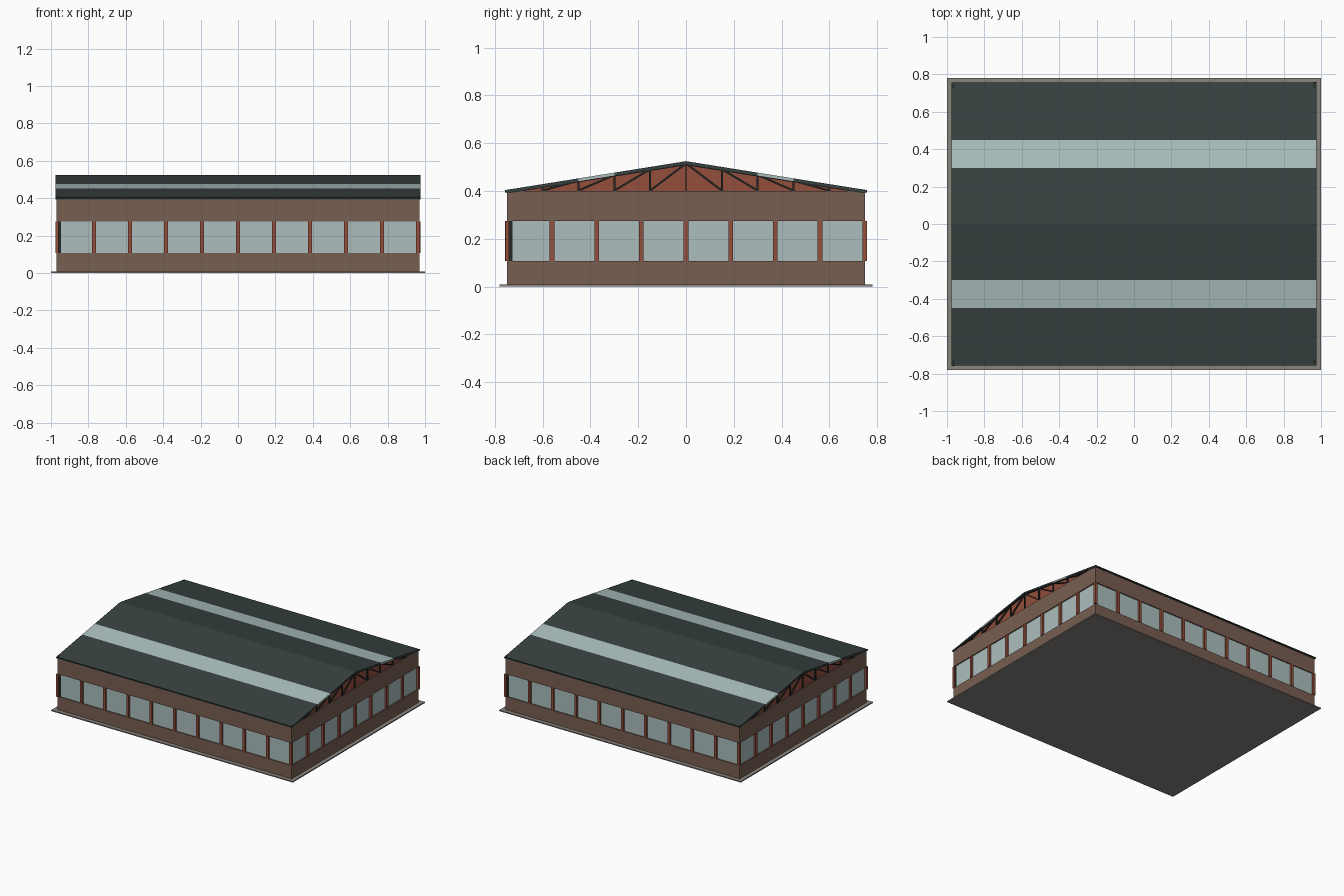
import bpy, bmesh
from math import atan2, hypot
from mathutils import Matrix, Vector

cube = bpy.data.objects.get("Cube")
if cube:
    bpy.data.objects.remove(cube, do_unlink=True)


def material(name, r, g, b):
    lin = [(c / 255 / 12.92) if c < 11 else ((c / 255 + 0.055) / 1.055) ** 2.4 for c in (r, g, b)]
    m = bpy.data.materials.new(name)
    m.use_nodes = True
    m.diffuse_color = (*lin, 1)
    bsdf = m.node_tree.nodes["Principled BSDF"]
    bsdf.inputs["Base Color"].default_value = (*lin, 1)
    bsdf.inputs["Roughness"].default_value = 0.8
    return m


BRICK = material("brown brick", 120, 94, 82)
RUST = material("rust red", 146, 78, 60)
GLASS = material("pale glass", 172, 191, 190)
SLATE = material("dark slate", 56, 66, 65)
STEEL = material("black steel", 34, 39, 38)
CONCRETE = material("grey concrete", 136, 131, 125)


def add_box(bm, center, size, turn=Matrix()):
    mat = Matrix.Translation(center) @ turn @ Matrix.Diagonal((*size, 1))
    bmesh.ops.create_cube(bm, size=1, matrix=mat)


def finish(name, bm, mat):
    bmesh.ops.recalc_face_normals(bm, faces=bm.faces)
    mesh = bpy.data.meshes.new(name)
    bm.to_mesh(mesh)
    bm.free()
    mesh.materials.append(mat)
    obj = bpy.data.objects.new(name, mesh)
    bpy.context.scene.collection.objects.link(obj)
    return obj


def block(name, mat, hx, hy, z0, z1):
    bm = bmesh.new()
    add_box(bm, (0, 0, (z0 + z1) / 2), (2 * hx, 2 * hy, z1 - z0))
    return finish(name, bm, mat)


def prism(name, mat, profile, x0, x1):
    """Extrude a y-z outline along x."""
    bm = bmesh.new()
    face = bm.faces.new([bm.verts.new((x0, y, z)) for y, z in profile])
    ext = bmesh.ops.extrude_face_region(bm, geom=[face])
    verts = [v for v in ext["geom"] if isinstance(v, bmesh.types.BMVert)]
    bmesh.ops.translate(bm, verts=verts, vec=(x1 - x0, 0, 0))
    return finish(name, bm, mat)


HX, HY = 0.97, 0.75            # wall half sizes
SILL, HEAD, TOP = 0.107, 0.275, 0.4
RIDGE, EAVE, ROOF_T = 0.525, 0.405, 0.012


def roof_z(y):
    return RIDGE - (RIDGE - EAVE) * abs(y) / HY


# Base slab, wall bands and the continuous glass band between them
block("base_slab", CONCRETE, 1.0, 0.78, 0, 0.008)
block("lower_wall", BRICK, HX, HY, 0.008, SILL)
block("upper_wall", BRICK, HX, HY, HEAD, TOP)
block("window_band", GLASS, HX - 0.008, HY - 0.008, SILL, HEAD)

# Mullions around the building, each side leaving a dark gap at its first end
mullions, gaps = bmesh.new(), bmesh.new()
mid, tall = (SILL + HEAD) / 2, HEAD - SILL
for sign in (-1, 1):
    for along_x, half, depth, step, n in ((True, HX, HY, 0.1925, 5), (False, HY, HX, 0.187, 4)):
        # Run direction follows the outline anticlockwise
        run = Vector((-sign, 0, 0)) if along_x else Vector((0, sign, 0))
        out = Vector((0, sign, 0)) if along_x else Vector((sign, 0, 0))
        for i in range(1 - n, n + 1):
            c = run * (step * i) + out * (depth - 0.002) + Vector((0, 0, mid))
            size = (0.02, 0.016, tall) if along_x else (0.016, 0.02, tall)
            add_box(mullions, c, size)
        c = run * (0.017 - half) + out * (depth - 0.008) + Vector((0, 0, mid))
        size = (0.014, 0.004, tall) if along_x else (0.004, 0.014, tall)
        add_box(gaps, c, size)
finish("window_mullions", mullions, RUST)
finish("window_corner_gaps", gaps, STEEL)

# Roof slopes in strips, with a long skylight in each
for side, label in ((-1, "front"), (1, "back")):
    strips = (("upper_roof", 0, 0.30, SLATE), ("skylight", 0.30, 0.45, GLASS),
              ("lower_roof", 0.45, 0.755, SLATE))
    for name, a, b, mat in strips:
        outline = [(side * a, roof_z(a)), (side * b, roof_z(b)),
                   (side * b, roof_z(b) - ROOF_T), (side * a, roof_z(a) - ROOF_T)]
        prism(f"{label}_{name}", mat, outline, -0.975, 0.975)

# Dark eave trim
trim = bmesh.new()
for side in (-1, 1):
    add_box(trim, (0, side * 0.754, 0.4), (1.95, 0.006, 0.008))
finish("eave_trim", trim, STEEL)

# Gable infill and the trusses standing in front of it
trusses = bmesh.new()


def member(x, p, q, width):
    dy, dz = q[0] - p[0], q[1] - p[1]
    turn = Matrix.Rotation(atan2(dz, dy), 4, "X")
    add_box(trusses, (x, (p[0] + q[0]) / 2, (p[1] + q[1]) / 2), (0.01, hypot(dy, dz), width), turn)


for end, label in ((-1, "left"), (1, "right")):
    face = [(-HY, TOP - 0.005), (HY, TOP - 0.005), (HY, EAVE - 0.006), (0, RIDGE - 0.006),
            (-HY, EAVE - 0.006)]
    prism(f"{'left' if end > 0 else 'right'}_gable_panel", RUST, face, end * 0.95, end * 0.963)
    x = end * 0.966
    member(x, (0, TOP), (0, roof_z(0) - 0.01), 0.006)
    for side in (-1, 1):
        member(x, (side * 0.745, roof_z(0.745) - 0.01), (0, RIDGE - 0.012), 0.01)
        for k in range(5):
            y0, y1 = side * 0.15 * k, side * 0.15 * (k + 1)
            member(x, (y0, roof_z(y0) - 0.01), (y1, TOP + 0.002), 0.008)
            if k:
                member(x, (y0, TOP), (y0, roof_z(y0) - 0.01), 0.008)
finish("gable_trusses", trusses, STEEL)
